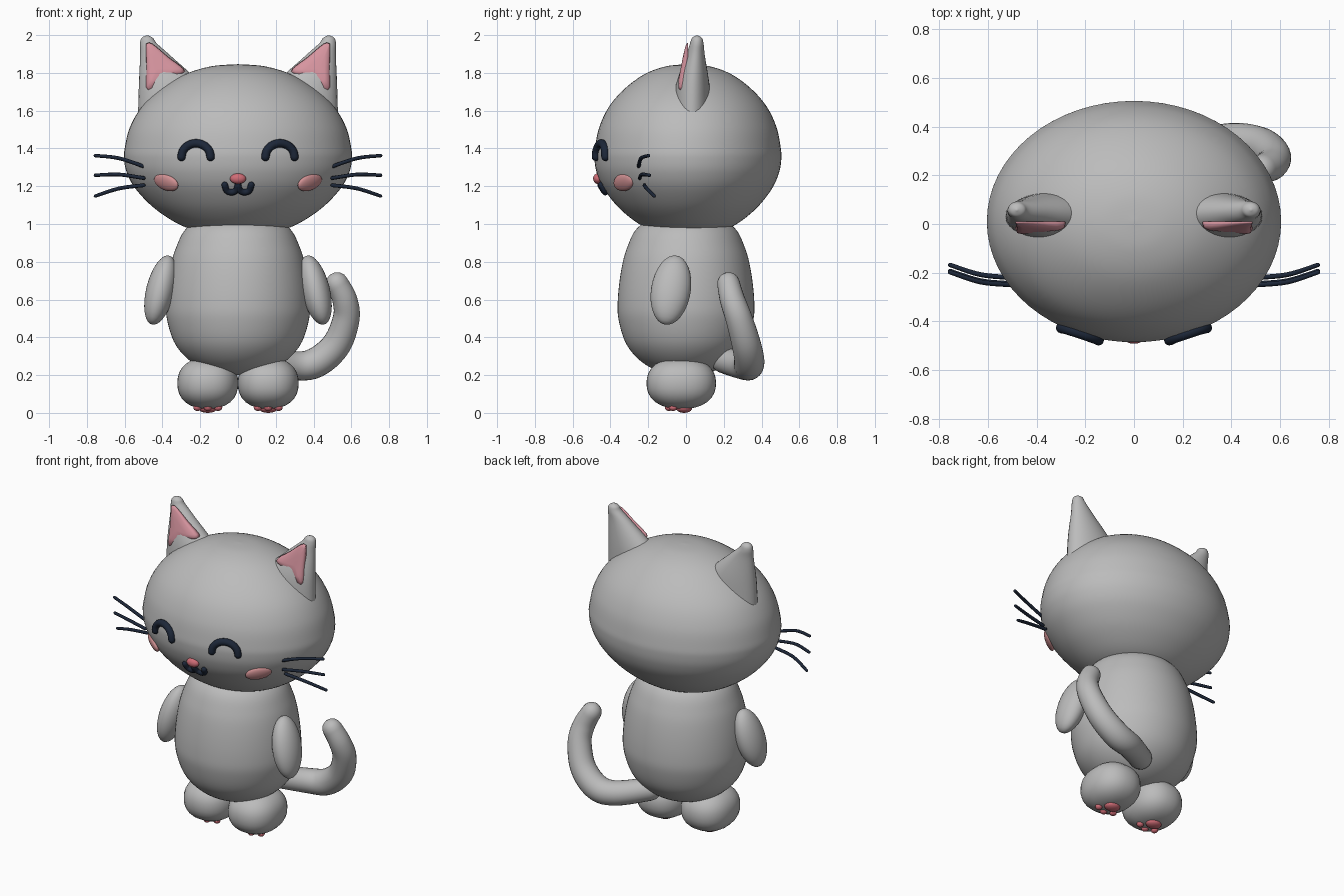
import bpy, bmesh, math
from mathutils import Vector, Matrix

cube = bpy.data.objects.get("Cube")
if cube:
    bpy.data.objects.remove(cube, do_unlink=True)


def material(name, r, g, b):
    m = bpy.data.materials.new(name)
    m.use_nodes = True
    m.diffuse_color = (r, g, b, 1)
    bsdf = next(n for n in m.node_tree.nodes if n.type == 'BSDF_PRINCIPLED')
    bsdf.inputs["Base Color"].default_value = (r, g, b, 1)
    bsdf.inputs["Roughness"].default_value = 0.6
    return m


GREY = material("fur grey", 0.5, 0.5, 0.5)
NAVY = material("dark navy", 0.012, 0.02, 0.04)
PINK = material("ear pink", 0.68, 0.3, 0.35)
BLUSH = material("cheek pink", 0.65, 0.29, 0.3)
ROSE = material("nose and pad rose", 0.62, 0.15, 0.18)


def finish(name, bm, mat, smooth=True):
    bmesh.ops.remove_doubles(bm, verts=bm.verts, dist=1e-5)
    bmesh.ops.recalc_face_normals(bm, faces=bm.faces)
    for f in bm.faces:
        f.smooth = smooth
    me = bpy.data.meshes.new(name)
    bm.to_mesh(me)
    bm.free()
    me.materials.append(mat)
    ob = bpy.data.objects.new(name, me)
    bpy.context.collection.objects.link(ob)
    return ob


def spline(pts, n=6):
    """Catmull-Rom curve through points of any dimension."""
    p = [pts[0]] + list(pts) + [pts[-1]]
    out = []
    for a, b, c, d in zip(p, p[1:], p[2:], p[3:]):
        for k in range(n):
            t = k / n
            out.append([0.5 * (2 * j + (l - i) * t + (2 * i - 5 * j + 4 * l - m) * t * t
                               + (3 * j - i - 3 * l + m) * t ** 3)
                        for i, j, l, m in zip(a, b, c, d)])
    return out + [list(pts[-1])]


def loft(name, sections, mat):
    """Skin a list of closed sections and cap both ends."""
    bm = bmesh.new()
    rings = [[bm.verts.new(p) for p in s] for s in sections]
    n = len(rings[0])
    for a, b in zip(rings, rings[1:]):
        for i in range(n):
            j = (i + 1) % n
            bm.faces.new((a[i], a[j], b[j], b[i]))
    bm.faces.new(rings[0])
    bm.faces.new(rings[-1])
    return finish(name, bm, mat)


def ellipse(c, u, v, n):
    return [c + u * math.cos(2 * math.pi * i / n) + v * math.sin(2 * math.pi * i / n)
            for i in range(n)]


def upright(name, rows, mat, n=48):
    """Loft horizontal ellipses given as x, y, z, half width, half depth."""
    return loft(name, [ellipse(Vector((x, y, z)), Vector((max(a, 0), 0, 0)),
                               Vector((0, max(b, 0), 0)), n) for x, y, z, a, b in rows], mat)


def tube(name, pts, mat, n=12):
    """Round-ended tube along points given as x, y, z, radius."""
    path = [(Vector(p[:3]), p[3]) for p in pts]
    secs = []
    last = len(path) - 1
    for i, (c, r) in enumerate(path):
        d = (path[min(i + 1, last)][0] - path[max(i - 1, 0)][0]).normalized()
        ref = Vector((0.1, 1, 0.05))
        u = d.cross(ref).normalized()
        v = d.cross(u)
        steps = [(0, 1)]
        cap = [(math.sin(k * math.pi / 8), math.cos(k * math.pi / 8)) for k in range(4)]
        cap.append((1, 0.02))
        if i == 0:
            steps = [(-s, k) for s, k in reversed(cap)]
        elif i == last:
            steps = cap
        secs += [ellipse(c + d * r * s, u * r * k, v * r * k, n) for s, k in steps]
    return loft(name, secs, mat)


def ball(name, loc, radii, mat, rot=None, power=2.0, seg=32):
    """Ellipsoid; a power above two makes it boxier."""
    bm = bmesh.new()
    bmesh.ops.create_uvsphere(bm, u_segments=seg, v_segments=seg // 2, radius=1)
    for v in bm.verts:
        v.co /= sum(abs(k) ** power for k in v.co) ** (1 / power)
    m = Matrix.Translation(loc) @ (rot or Matrix.Identity(4)) @ Matrix.Diagonal((*radii, 1))
    bm.transform(m)
    return finish(name, bm, mat)


# Head and body: turned profiles (radius, height), squashed front to back
DEPTH = 0.82
head = spline([(0, .965), (.2, .967), (.27, .98), (.36, 1.025), (.46, 1.098), (.545, 1.19),
               (.588, 1.27), (.603, 1.34), (.6, 1.4), (.573, 1.51), (.51, 1.62), (.41, 1.715),
               (.28, 1.793), (.14, 1.835), (0, 1.846)])
upright("head", [(0, .01, z, r, r * DEPTH) for r, z in head], GREY, 64)
body = spline([(0, .2), (.12, .21), (.24, .265), (.33, .36), (.375, .49), (.38, .6),
               (.362, .75), (.33, .87), (.27, .98), (.15, 1.04), (0, 1.05)])
upright("body", [(0, 0, z, r, r * .95) for r, z in body], GREY, 64)


def face_y(x, z):
    """Front surface of the head at x, z."""
    r = next(a[0] + (b[0] - a[0]) * (z - a[1]) / (b[1] - a[1])
             for a, b in zip(head, head[1:]) if a[1] <= z <= b[1])
    return .01 - DEPTH * math.sqrt(max(r * r - x * x, 0))


def on_face(pts, radius):
    return [(x, face_y(x, z) - .006, z, radius) for x, z in spline(pts)]


# Tail
tube("tail", spline([(.12, .2, .28, .07), (.29, .31, .25, .075), (.41, .335, .265, .08),
                     (.52, .32, .36, .077), (.573, .28, .5, .071), (.565, .245, .6, .066),
                     (.525, .225, .685, .06)]), GREY, 24)

# Nose
ball("nose", (0, face_y(0, 1.24) - .005, 1.24), (.042, .025, .028), ROSE)

for s, side in ((1, "left"), (-1, "right")):
    # Ears: leaning flattened cones with a pink wedge in front
    rows = spline([(s * .29, .03, 1.54, .24, .11), (s * .355, .035, 1.73, .17, .09),
                   (s * .437, .05, 1.89, .081, .05), (s * .474, .057, 1.955, .045, .036),
                   (s * .48, .058, 1.985, .03, .026), (s * .481, .058, 1.999, .003, .003)])
    upright(side + "_ear", rows, GREY, 32)
    rim = spline([(.487, 1.955), (.455, 1.955), (.37, 1.885), (.28, 1.807), (.385, 1.765),
                  (.48, 1.70), (.486, 1.83), (.487, 1.95)], 4)
    mid = Vector((.43, 1.82))
    layers = []
    for scale, share in ((1, 0), (.97, .55), (.85, .85), (.5, 1), (.02, 1)):
        layer = []
        for p in rim:
            x, z = mid + (Vector(p) - mid) * scale
            lift = .012 + .05 * (1.96 - z) / .26
            layer.append((s * x, .01 - lift * share, z))
        layers.append(layer)
    loft(side + "_inner_ear", layers, PINK)

    # Smiling eye, half of the mouth and the cheek
    arc = [(s * (.222 + .077 * math.cos(a)), 1.355 + .072 * math.sin(a))
           for a in (k * math.pi / 8 for k in range(9))]
    tube(side + "_eye", on_face(arc, .022), NAVY)
    tube(side + "_mouth", on_face([(s * .07, 1.207), (s * .06, 1.178), (s * .035, 1.168),
                                   (s * .01, 1.178), (0, 1.207)], .017), NAVY)
    turn = Matrix.Rotation(s * math.radians(37), 4, 'Z') @ Matrix.Rotation(
        -s * math.radians(12), 4, 'Y') @ Matrix.Rotation(math.radians(20), 4, 'X')
    ball(side + "_cheek", (s * .38, face_y(.38, 1.22) + .002, 1.22),
         (.08, .022, .046), BLUSH, turn)

    # Whiskers
    for k, (y, z0, z1, z2) in enumerate(((-.25, 1.305, 1.348, 1.362), (-.245, 1.243, 1.262, 1.258),
                                         (-.22, 1.205, 1.188, 1.148))):
        tube(f"{side}_whisker_{k + 1}",
             spline([(s * .5, y, z0, .01), (s * .63, y + .012, z1, .01),
                     (s * .755, y + .052, z2, .009)]), NAVY, 8)

    # Arm
    lean = Matrix.Rotation(-s * math.radians(14), 4, 'Y') @ Matrix.Rotation(
        math.radians(-9), 4, 'X')
    ball(side + "_arm", (s * .41, -.08, .65), (.076, .105, .19), GREY, lean)

    # Foot with its paw pads
    ball(side + "_foot", (s * .16, -.025, .157), (.161, .184, .136), GREY, power=2.3)
    ball(side + "_main_pad", (s * .16, -.01, .024), (.05, .042, .024), ROSE, seg=20)
    for k in (-1, 0, 1):
        ball(f"{side}_toe_pad_{k + 2}", (s * .16 + k * .055, -.09 + abs(k) * .022, .028),
             (.022, .022, .018), ROSE, seg=16)
